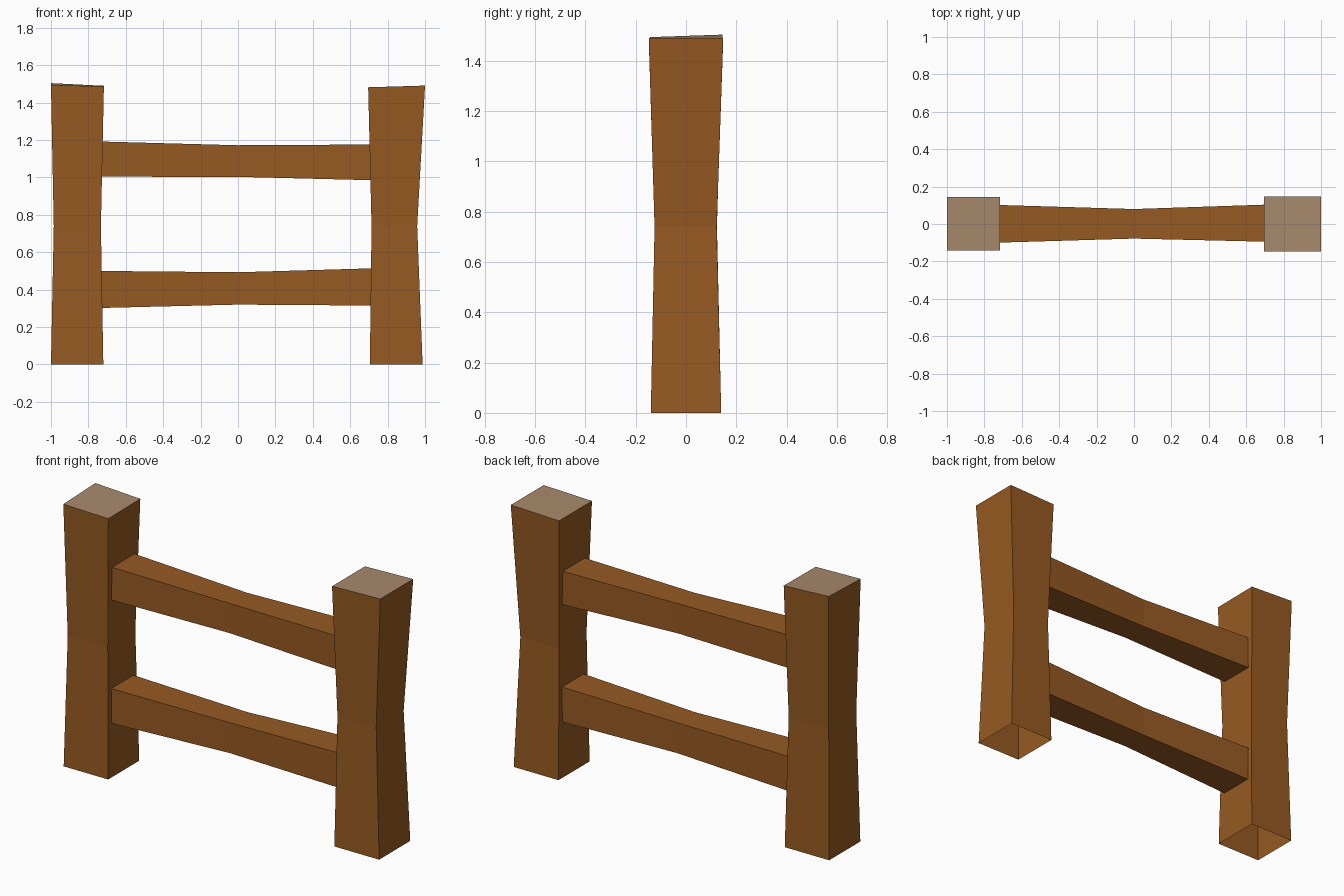
import bpy, bmesh

if "Cube" in bpy.data.objects:
    bpy.data.objects.remove(bpy.data.objects["Cube"])


def material(name, rgb):
    m = bpy.data.materials.new(name)
    m.diffuse_color = (*rgb, 1)
    m.use_nodes = True
    m.node_tree.nodes["Principled BSDF"].inputs["Base Color"].default_value = m.diffuse_color
    return m


wood = material("brown_wood", (0.305, 0.102, 0.016))
cut = material("pale_cut_wood", (0.39, 0.25, 0.15))


def loft(name, rings, cap_last=False):
    """Skin a run of four-cornered rings; optionally cap the last one."""
    bm = bmesh.new()
    loops = [[bm.verts.new(p) for p in ring] for ring in rings]
    for a, b in zip(loops, loops[1:]):
        for i in range(4):
            j = (i + 1) % 4
            bm.faces.new((a[i], a[j], b[j], b[i]))
    if cap_last:
        bm.faces.new(loops[-1]).material_index = 1
    bm.normal_update()
    me = bpy.data.meshes.new(name)
    bm.to_mesh(me)
    bm.free()
    me.materials.append(wood)
    me.materials.append(cut)
    ob = bpy.data.objects.new(name, me)
    bpy.context.collection.objects.link(ob)
    return ob


def post(name, sections, top_z):
    """Sections are (x0, x1, y0, y1, z); top_z gives the four uneven top corners."""
    rings = []
    for x0, x1, y0, y1, z in sections:
        rings.append([(x0, y0, z), (x1, y0, z), (x1, y1, z), (x0, y1, z)])
    rings[-1] = [(x, y, z) for (x, y, _), z in zip(rings[-1], top_z)]
    loft(name, rings, cap_last=True)


def rail(name, sections):
    """Sections are (x, y0, y1, z0, z1) along the rail."""
    loft(name, [[(x, y0, z0), (x, y1, z0), (x, y1, z1), (x, y0, z1)]
                for x, y0, y1, z0, z1 in sections])


# Waisted posts, open underneath, with slightly slanted pale tops
post("left_post", [(-1, -0.72, -0.14, 0.14, 0),
                   (-0.985, -0.733, -0.125, 0.123, 0.74),
                   (-1, -0.717, -0.143, 0.145, 1.49)],
     (1.494, 1.487, 1.49, 1.504))
post("right_post", [(0.705, 0.987, -0.14, 0.14, 0),
                    (0.714, 0.958, -0.125, 0.122, 0.74),
                    (0.696, 1.0, -0.148, 0.148, 1.49)],
     (1.482, 1.491, 1.491, 1.482))

# Two rails, thinner in the middle
rail("upper_rail", [(-0.735, -0.10, 0.102, 1.004, 1.192),
                    (0, -0.078, 0.08, 1.003, 1.172),
                    (0.72, -0.095, 0.104, 0.985, 1.176)])
rail("lower_rail", [(-0.735, -0.10, 0.10, 0.302, 0.50),
                    (0, -0.078, 0.08, 0.32, 0.493),
                    (0.72, -0.095, 0.10, 0.315, 0.514)])
